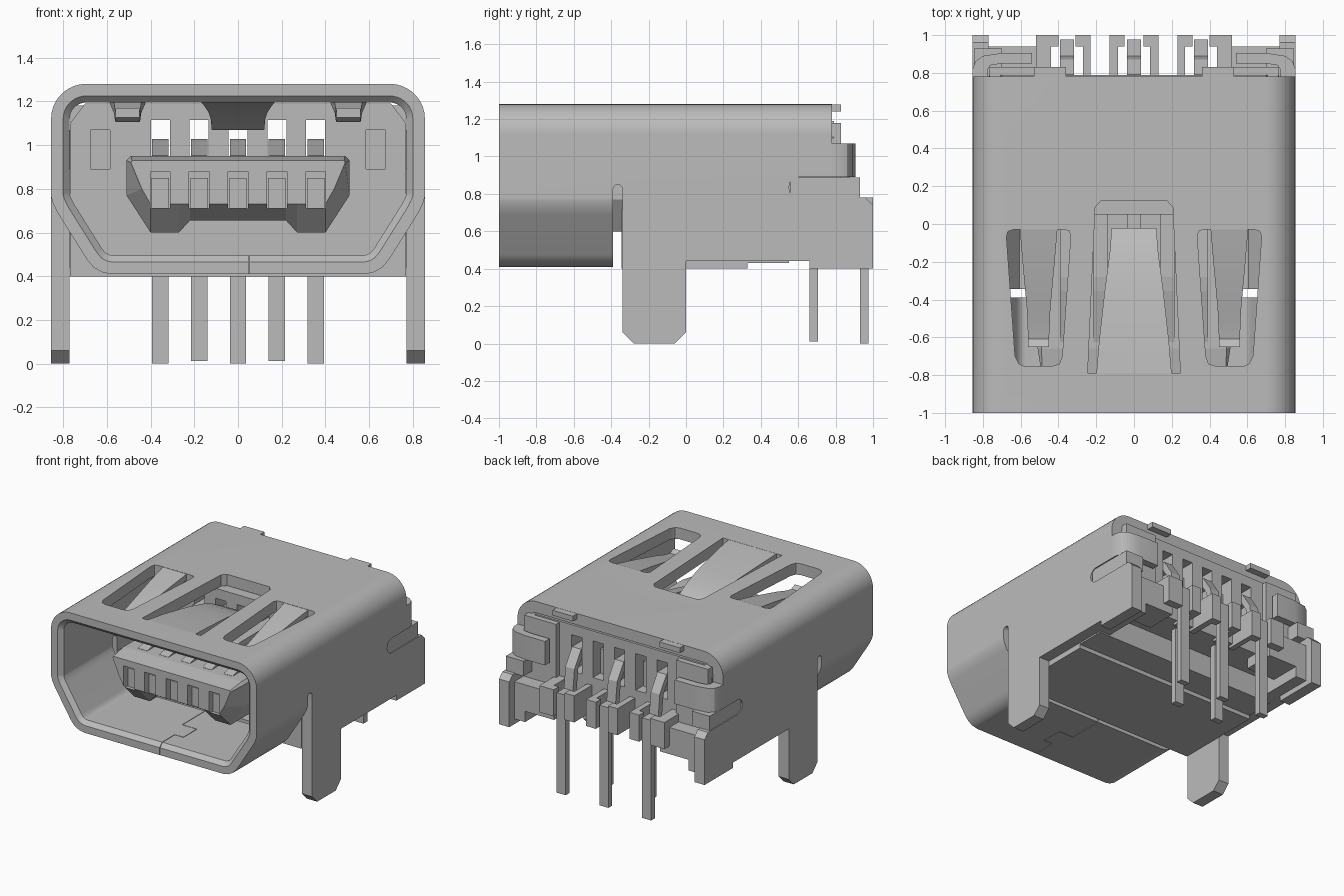
import bpy, bmesh, math
from mathutils import Vector

cube = bpy.data.objects.get("Cube")
if cube:
    bpy.data.objects.remove(cube, do_unlink=True)

METAL = bpy.data.materials.new("plain_grey")
METAL.use_nodes = True
METAL.diffuse_color = (0.5, 0.5, 0.5, 1)
METAL.node_tree.nodes["Principled BSDF"].inputs["Base Color"].default_value = (0.5, 0.5, 0.5, 1)


def make(name, verts, faces, smooth=False):
    bm = bmesh.new()
    vs = [bm.verts.new(v) for v in verts]
    for f in faces:
        bm.faces.new([vs[i] for i in f])
    bmesh.ops.recalc_face_normals(bm, faces=bm.faces[:])
    me = bpy.data.meshes.new(name)
    bm.to_mesh(me)
    bm.free()
    me.materials.append(METAL)
    ob = bpy.data.objects.new(name, me)
    bpy.context.collection.objects.link(ob)
    if smooth:
        soften(ob)
    return ob


def activate(ob):
    bpy.ops.object.select_all(action='DESELECT')
    ob.select_set(True)
    bpy.context.view_layer.objects.active = ob


def soften(ob):
    activate(ob)
    bpy.ops.object.shade_smooth_by_angle(angle=math.radians(32))


def loft(name, rings, smooth=False):
    """Solid through a list of rings with equal point counts."""
    n = len(rings[0])
    faces = [tuple(range(n)), tuple(range((len(rings) - 1) * n, len(rings) * n))]
    for r in range(len(rings) - 1):
        for i in range(n):
            j = (i + 1) % n
            faces.append((r * n + i, r * n + j, (r + 1) * n + j, (r + 1) * n + i))
    return make(name, [p for ring in rings for p in ring], faces, smooth)


def prism(name, pts, axis, a, b, smooth=False):
    """Extrude a 2D outline along an axis; points are the two other axes in order."""
    def at(p, t):
        q = list(p)
        q.insert("xyz".index(axis), t)
        return q
    return loft(name, [[at(p, a) for p in pts], [at(p, b) for p in pts]], smooth)


def box(name, x0, x1, y0, y1, z0, z1):
    return prism(name, [(x0, y0), (x1, y0), (x1, y1), (x0, y1)], 'z', z0, z1)


def both(name, fn):
    """Build a left and a right copy; fn gets the name and the side sign."""
    for s, side in ((1, "left"), (-1, "right")):
        fn(name + "_" + side, s)


def cut(ob, cutter):
    cutter.hide_render = True
    m = ob.modifiers.new("cut", 'BOOLEAN')
    m.operation, m.solver, m.object = 'DIFFERENCE', 'EXACT', cutter
    activate(ob)
    bpy.ops.object.modifier_apply(modifier=m.name)
    bpy.data.objects.remove(cutter, do_unlink=True)


def offset(pts, d):
    """Shift an open 2D line sideways by d with mitred corners."""
    P = [Vector(p) for p in pts]
    out = []
    for i, p in enumerate(P):
        dirs = []
        if i > 0:
            dirs.append((p - P[i - 1]).normalized())
        if i < len(P) - 1:
            dirs.append((P[i + 1] - p).normalized())
        ns = [Vector((e.y, -e.x)) for e in dirs]
        n = sum(ns, Vector((0, 0))).normalized()
        out.append(tuple(p + n * (d / max(n.dot(ns[0]), 0.3))))
    return out


def shell_part(name, outer, y0, y1):
    """Sheet of metal along y with a bevelled inner lip at the front."""
    lip, inner = offset(outer, 0.055), offset(outer, 0.085)
    rings = [[(o[0], y0, o[1]), (o[0], y1, o[1]), (n[0], y1, n[1]),
              (n[0], y0 + 0.03, n[1]), (l[0], y0, l[1])] for o, l, n in zip(outer, lip, inner)]
    return loft(name, rings)


# Upper shell: open U with round shoulders
arc = [(0.695 + 0.16 * math.cos(math.radians(a)), 1.12 + 0.16 * math.sin(math.radians(a)))
       for a in range(0, 91, 10)]
half = [(0.855, 0.78)] + arc
roof = shell_part("shell_top", half[::1] and [(x, z) for x, z in half] +
                  [(-x, z) for x, z in reversed(half)], -1, 0.78)
if max(offset(half, 0.085), key=lambda p: p[0])[0] > 0.86:   # keep the lip on the inside
    bpy.data.objects.remove(roof, do_unlink=True)
    full = half + [(-x, z) for x, z in reversed(half)]
    roof = shell_part("shell_top", full[::-1], -1, 0.78)

# Lower front shell with sloping sides
low = [(0.855, 0.78), (0.855, 0.765), (0.845, 0.73), (0.825, 0.69), (0.69, 0.475),
       (0.66, 0.44), (0.62, 0.418), (0.58, 0.41)]
chin = shell_part("shell_bottom", low + [(-x, z) for x, z in reversed(low)], -1, -0.39)

# Roof openings and side notches
cut(roof, prism("centre_cut", [(-0.245, -0.79), (0.245, -0.79), (0.205, 0.09), (0.175, 0.122),
                               (-0.175, 0.122), (-0.205, 0.09)], 'z', 1.1, 1.4))
side_hole = [(0.335, -0.06), (0.345, -0.035), (0.375, -0.03), (0.64, -0.03), (0.668, -0.04), (0.675, -0.07),
             (0.63, -0.7), (0.61, -0.74), (0.58, -0.752), (0.43, -0.752), (0.395, -0.74), (0.38, -0.7)]
for s in (1, -1):
    cut(roof, prism("side_cut", [(s * x, y) for x, y in side_hole], 'z', 1.1, 1.4))
    notch = [(-0.39, 0.7), (-0.34, 0.7)] + [(-0.365 + 0.025 * math.cos(t * math.pi / 6),
             0.825 + 0.025 * math.sin(t * math.pi / 6)) for t in range(7)]
    cut(roof, prism("notch_cut", notch, 'x', s * 0.7, s * 0.95))
    slot = [(0.9, 0.77), (0.9, 0.89)] + [(0.605 - 0.055 * math.sin(t * math.pi / 6),
            0.835 + 0.055 * math.cos(t * math.pi / 6)) for t in range(7)] + [(0.605, 0.77)]
    cut(roof, prism("slot_cut", slot, 'x', s * 0.7, s * 0.95))
soften(roof)
roof.modifiers.new("even_shading", 'WEIGHTED_NORMAL').keep_sharp = True

# Jogged seam in the floor
for x0, x1, y0, y1 in ((0.048, 0.052, -1.1, -0.82), (0.048, 0.124, -0.824, -0.82),
                       (0.12, 0.124, -0.824, -0.66), (-0.002, 0.124, -0.664, -0.66),
                       (-0.002, 0.002, -0.664, -0.3)):
    cut(chin, box("seam_cut", x0, x1, y0, y1, 0.3, 0.6))
soften(chin)
chin.modifiers.new("even_shading", 'WEIGHTED_NORMAL').keep_sharp = True


# Spring tongues pressed down from the roof: stations are (y, top z, half width)
def spring(name, cx, stations, t=0.045):
    loft(name, [[(cx - w, y, z), (cx + w, y, z), (cx + w, y, z - t), (cx - w, y, z - t)]
                for y, z, w in stations], True)


spring("centre_spring", 0, [(-0.8, 1.28, 0.2), (-0.62, 1.262, 0.185), (-0.35, 1.225, 0.155),
                            (-0.2, 1.195, 0.135), (-0.12, 1.165, 0.125), (-0.02, 1.115, 0.12)])
both("side_spring", lambda n, s: spring(n, s * 0.505, [
    (-0.02, 1.28, 0.1), (-0.2, 1.245, 0.085), (-0.45, 1.19, 0.062), (-0.55, 1.16, 0.058),
    (-0.61, 1.15, 0.055), (-0.65, 1.17, 0.055)]))

# Side skirts with mounting legs
skirt = [(-0.34, 0.78), (-0.34, 0.06), (-0.28, 0), (-0.06, 0), (0, 0.06), (0, 0.44), (0.66, 0.44),
         (0.66, 0.4), (1, 0.4), (1, 0.74), (0.96, 0.78)]
both("skirt_and_leg", lambda n, s: prism(n, skirt, 'x', s * 0.77, s * 0.855))

# Rear tabs folded around the corners, roof lips, rear panels and side bars
tab = [(0.855, 0.77), (0.855, 0.82), (0.84, 0.86), (0.8, 0.89), (0.7, 0.905), (0.54, 0.905),
       (0.54, 0.85), (0.7, 0.85), (0.76, 0.84), (0.775, 0.82), (0.775, 0.77)]
both("folded_tab", lambda n, s: prism(n, [(s * x, y) for x, y in tab], 'z', 0.89, 1.07, True))
both("roof_lip", lambda n, s: box(n, s * 0.36, s * 0.53, 0.77, 0.83, 1.24, 1.279))
both("rear_panel", lambda n, s: box(n, s * 0.5, s * 0.765, 0.75, 0.83, 0.72, 1.18))
both("side_bar", lambda n, s: box(n, s * 0.7, s * 0.848, 0.56, 0.93, 0.775, 0.888))
both("rear_block", lambda n, s: box(n, s * 0.44, s * 0.772, 0.7, 0.94, 0.52, 0.72))
both("rear_rail", lambda n, s: box(n, s * 0.68, s * 0.772, 0.5, 0.94, 0.44, 0.7))

# Insulating body with five contact channels and two pockets
COLS = (-0.355, -0.178, 0, 0.178, 0.355)
body = prism("body", [(-0.768, 0.6), (0.768, 0.6), (0.768, 1.1), (0.7, 1.19), (-0.7, 1.19), (-0.768, 1.1)],
             'y', 0.05, 0.79)
for c in COLS:
    cut(body, prism("channel_cut", [(0, 0.95), (0.4, 0.95), (0.4, 0.84), (0.9, 0.84), (0.9, 1.115), (0, 1.115)],
                    'x', c - 0.043, c + 0.043))
for s in (1, -1):
    cut(body, box("pocket_cut", s * 0.585, s * 0.675, 0, 0.12, 0.89, 1.07))
box("body_floor", -0.768, 0.768, -0.345, 0.33, 0.4, 0.492)
box("body_heel", -0.768, 0.768, 0.05, 0.33, 0.45, 0.61)
box("body_step", -0.768, 0.768, 0.32, 0.55, 0.43, 0.61)
both("floor_corner", lambda n, s: prism(n, [(s * 0.768, 0.41), (s * 0.768, 0.72), (s * 0.59, 0.47),
                                           (s * 0.55, 0.41)], 'y', -0.345, 0.06))

# Plug tongue with tapered nose
right = [(0.49, 0.95), (0.51, 0.93), (0.51, 0.77), (0.4, 0.6), (0.27, 0.6), (0.22, 0.655)]
nose = [(0.485, 0.93), (0.49, 0.92), (0.44, 0.8), (0.4, 0.73), (0.27, 0.73), (0.22, 0.73)]


def ring(half_pts, y):
    return [(x, y, z) for x, z in half_pts] + [(-x, y, z) for x, z in reversed(half_pts)]


tongue = loft("tongue", [ring(nose, -0.79), ring(right, -0.66), ring(right, 0.06)])
for c in COLS:
    cut(tongue, box("nose_cut", c - 0.045, c + 0.045, -0.9, -0.7, 0.71, 0.88))


# Contacts: bent strips from the tongue through the body down to the board
def strip(name, c, path, t=0.045, w=0.0375):
    a, b = offset(path, t / 2), offset(path, -t / 2)
    loft(name, [[(c - w, *p), (c + w, *p), (c + w, *q), (c - w, *q)] for p, q in zip(a, b)])


start = [(-0.62, 0.93), (-0.35, 0.995), (-0.28, 1.005)]
for i, c in enumerate(COLS):
    if i % 2 == 0:
        tail = [(0.78, 1.005), (0.85, 0.9), (0.87, 0.73), (0.953, 0.73), (0.953, 0)]
    else:
        tail = [(0.683, 1.005), (0.683, 0.012)]
    strip("contact_%d" % (i + 1), c, start + tail)
    box("contact_tip_%d" % (i + 1), c - 0.04, c + 0.04, -0.745, -0.68, 0.71, 0.85)

# Rear comb fingers with hooks around the outer contacts
for f0, f1, h0, h1 in ((0.085, 0.13, 0.05, 0.13), (0.23, 0.27, 0.23, 0.31), (0.44, 0.52, 0.4, 0.52)):
    hook = [(f0, 0.75), (f1, 0.75), (f1, 0.94), (h1, 0.94), (h1, 1), (h0, 1), (h0, 0.94), (f0, 0.94)]
    both("comb_hook_%d" % round(f0 * 100),
         lambda n, s: prism(n, [(s * x, y) for x, y in hook], 'z', 0.58, 0.78))
